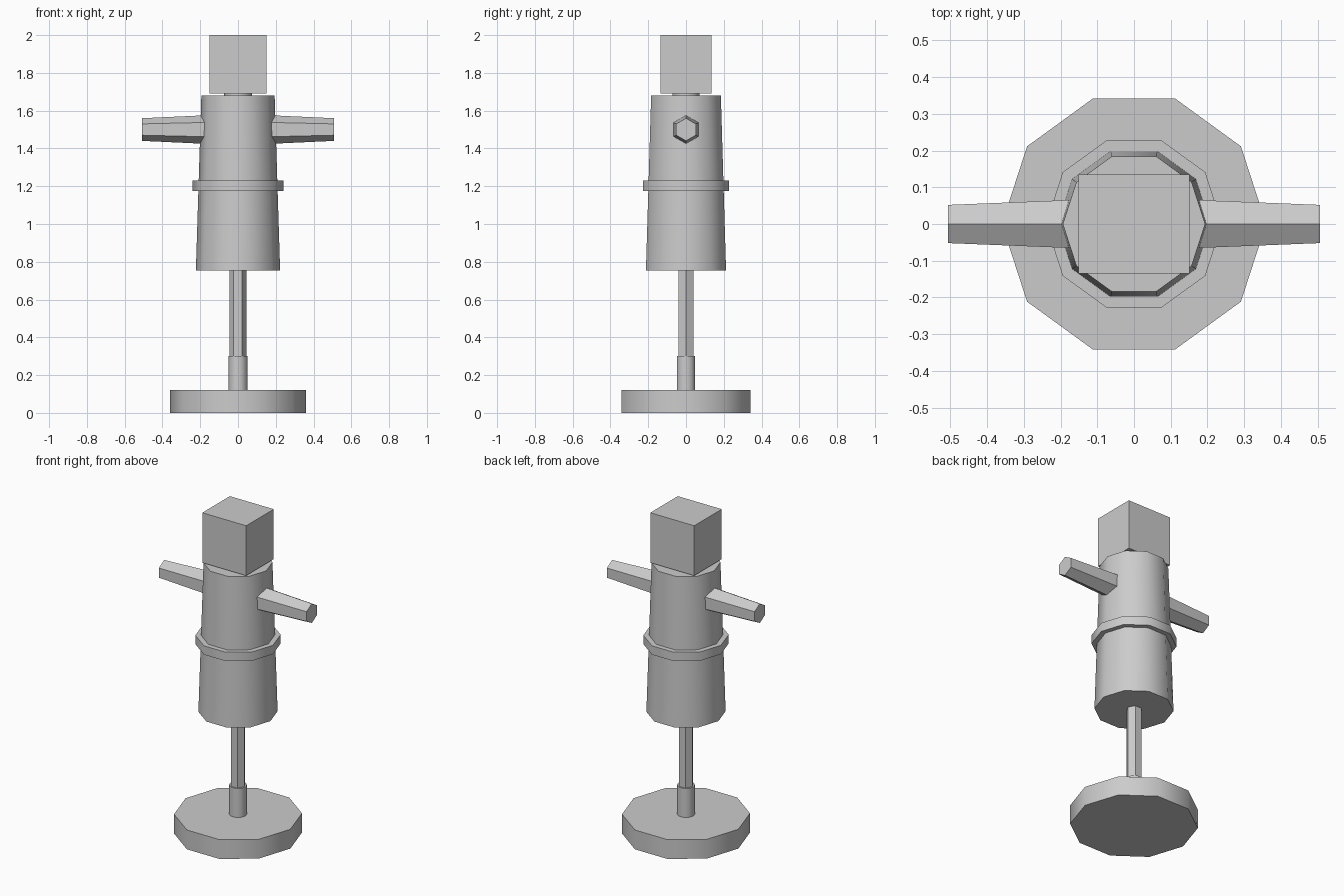
import bpy
from math import pi, radians

if "Cube" in bpy.data.objects:
    bpy.data.objects.remove(bpy.data.objects["Cube"])


def prism(name, sides, r1, r2, start, end, axis='Z', direction=1, z=0.0):
    """Tapered prism along z, or along +-x at height z, with r1 at start."""
    mid = (start + end) / 2
    if axis == 'Z':
        loc, rot = (0, 0, mid), (0, 0, pi / 2 if sides == 6 or sides == 10 else 0)
    else:
        loc, rot = (direction * mid, 0, z), (0, direction * pi / 2, 0)
    bpy.ops.mesh.primitive_cone_add(vertices=sides, radius1=r1, radius2=r2,
                                    depth=end - start, location=loc, rotation=rot)
    # a pointed edge faces x on upright parts, and faces up on the arms
    obj = bpy.context.object
    obj.name = name
    if axis == 'X':
        for v in obj.data.vertices:
            v.co.x, v.co.y = v.co.y, -v.co.x
    bpy.ops.object.shade_smooth_by_angle(angle=radians(40))
    return obj


# stand
prism("base", 10, 0.36, 0.36, 0, 0.12)
prism("pole_socket", 10, 0.051, 0.051, 0.11, 0.30)
prism("pole", 6, 0.045, 0.045, 0.28, 0.77)

# padded body, belt and neck
prism("body", 10, 0.223, 0.194, 0.755, 1.68)
prism("belt", 10, 0.24, 0.24, 1.175, 1.23)
prism("neck", 10, 0.074, 0.074, 1.66, 1.70)

# arms
for side, label in ((-1, "left"), (1, "right")):
    prism(label + "_arm", 6, 0.077, 0.06, 0.14, 0.507, 'X', side, 1.5)

# block head
bpy.ops.mesh.primitive_cube_add(size=1, location=(0, 0, 1.845))
head = bpy.context.object
head.name = "head"
head.scale = (0.302, 0.27, 0.31)
